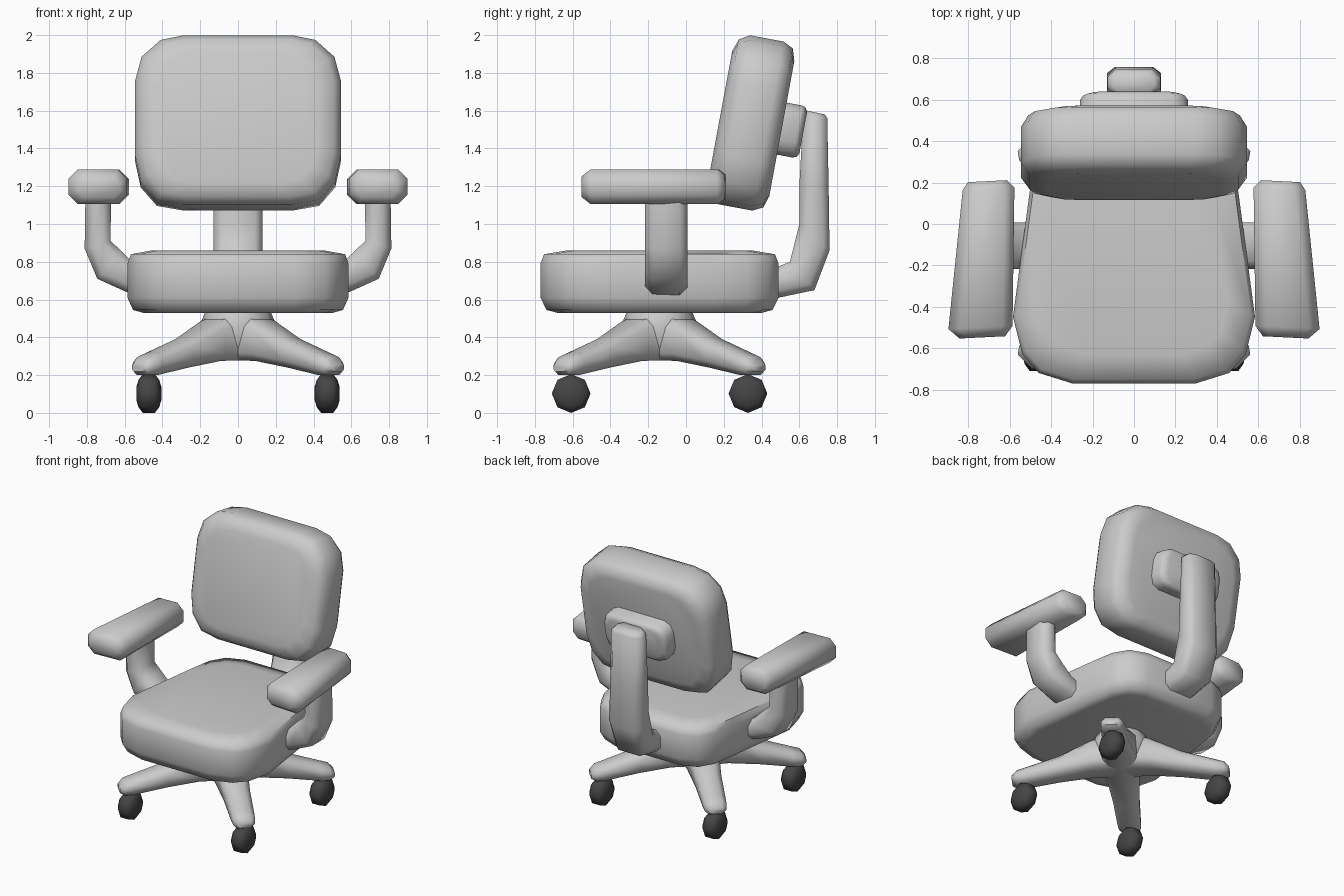
import bpy, bmesh, math
from mathutils import Vector, Matrix

if "Cube" in bpy.data.objects:
    bpy.data.objects.remove(bpy.data.objects["Cube"])

def loft(name, rings, mat=None):
    """Skin a list of equal-length point rings and cap both ends."""
    bm = bmesh.new()
    vs = [[bm.verts.new(p) for p in r] for r in rings]
    n = len(vs[0])
    for a, b in zip(vs, vs[1:]):
        for i in range(n):
            j = (i + 1) % n
            bm.faces.new((a[i], a[j], b[j], b[i]))
    bm.faces.new(vs[0])
    bm.faces.new(vs[-1])
    bmesh.ops.recalc_face_normals(bm, faces=bm.faces)
    me = bpy.data.meshes.new(name)
    bm.to_mesh(me)
    bm.free()
    ob = bpy.data.objects.new(name, me)
    bpy.context.collection.objects.link(ob)
    if mat:
        me.materials.append(mat)
    bpy.ops.object.select_all(action='DESELECT')
    ob.select_set(True)
    bpy.context.view_layer.objects.active = ob
    bpy.ops.object.shade_smooth_by_angle(angle=math.radians(60))
    return ob

def bar(name, wide, sections, ch=0.04):
    """Bar through sections (outer point, inner point, half width along wide), corners chamfered."""
    rings = []
    for a, b, hw in sections:
        a, b = Vector(a), Vector(b)
        c, up = (a + b) / 2, (a - b) / 2
        hh = up.length
        up = up / hh
        k = min(ch, hw * 0.6, hh * 0.6)
        pts = [(hw, hh - k), (hw - k, hh), (k - hw, hh), (-hw, hh - k),
               (-hw, k - hh), (k - hw, -hh), (hw - k, -hh), (hw, k - hh)]
        rings.append([c + wide * u + up * v for u, v in pts])
    return loft(name, rings)

def mirrored(half):
    return half + [(-x, y) for x, y in reversed(half)]

# Seat: tapered rounded outline stacked in height
plan = mirrored([(.30, -.77), (.46, -.72), (.54, -.63), (.585, -.45), (.505, .15),
                 (.475, .33), (.41, .44), (.28, .49)])
loft("seat", [[(x * s, (y + .14) * s - .14, z) for x, y in plan]
              for z, s in [(.53, .86), (.545, .95), (.61, 1), (.79, 1), (.84, .97), (.86, .78)]])

# Backrest and its mounting plate: outlines stacked along a tilted thickness axis
def tilted(name, half, layers, y, z):
    m = Matrix.Translation((0, y, z)) @ Matrix.Rotation(math.radians(-10.5), 4, 'X')
    out = mirrored(half)
    loft(name, [[m @ Vector((px * s, t, pz * s)) for px, pz in out] for t, s in layers])

tilted("backrest", [(.29, .455), (.41, .43), (.51, .34), (.545, .21), (.545, -.19),
                    (.515, -.33), (.43, -.43), (.29, -.455)],
       [(-.168, .78), (-.145, .93), (-.09, 1), (.09, 1), (.145, .94), (.165, .8)], .345, 1.535)
tilted("back_plate", [(.19, .14), (.24, .115), (.26, .06), (.26, -.06), (.24, -.115), (.19, -.14)],
       [(-.09, 1), (.04, 1), (.06, .95), (.072, .8)], .55, 1.497)

# Bent post carrying the backrest
bar("back_post", Vector((1, 0, 0)), [
    ((0, .30, .59), (0, .30, .74), .13), ((0, .49, .61), (0, .49, .775), .13),
    ((0, .68, .65), (0, .55, .80), .13), ((0, .76, .86), (0, .60, 1.0), .13),
    ((0, .755, 1.2), (0, .60, 1.2), .13), ((0, .748, 1.56), (0, .62, 1.57), .128),
    ((0, .735, 1.58), (0, .64, 1.60), .10)])

# Armrest pads and their bent supports
for side, s in (("left", -1), ("right", 1)):
    bar(side + "_armrest", Vector((1, -.05 * s, 0)), [
        ((x * s, y, 1.197 + h), (x * s, y, 1.197 - h), w) for x, y, h, w in
        [(.708, .207, .065, .095), (.703, .17, .092, .125),
         (.742, -.50, .092, .155), (.733, -.548, .055, .11)]], .05)
    bar(side + "_arm_support", Vector((0, 1, 0)), [
        ((a * s, -.105, az), (b * s, -.105, bz), .112) for a, az, b, bz in
        [(.48, .61, .46, .74), (.59, .64, .55, .79), (.745, .71, .62, .86),
         (.812, .87, .675, .91), (.808, 1.13, .672, 1.13)]])

# Hub under the seat
loft("base_hub", [[(r * math.cos(i * math.pi / 6), -.14 + r * math.sin(i * math.pi / 6), z)
                   for i in range(12)]
                  for z, r in [(.28, .13), (.34, .17), (.46, .205), (.53, .175), (.56, .16)]])

# Four spokes with a dark caster wheel under each tip
dark = bpy.data.materials.new("dark_rubber")
dark.diffuse_color = (.06, .06, .06, 1)
dark.use_nodes = True
dark.node_tree.nodes["Principled BSDF"].inputs["Base Color"].default_value = dark.diffuse_color
k = 0
for sx in (-1, 1):
    for sy in (-1, 1):
        k += 1
        d = Vector((sx, sy, 0)).normalized()
        o = Vector((0, -.14, 0))
        bar(f"spoke_{k}", Vector((-d.y, d.x, 0)), [
            (o + d * t + Vector((0, 0, hi)), o + d * t + Vector((0, 0, lo)), w) for t, hi, lo, w in
            [(.03, .53, .28, .13), (.2, .49, .275, .11), (.42, .39, .24, .09),
             (.65, .315, .20, .08), (.71, .295, .20, .075), (.745, .26, .22, .05)]])
        loft(f"wheel_{k}", [[(.472 * sx + x, -.14 + .468 * sy + r * math.cos(i * math.pi / 4),
                              .1025 + r * math.sin(i * math.pi / 4)) for i in range(8)]
                            for x, r in [(-.066, .035), (-.055, .072), (-.032, .1025),
                                         (.032, .1025), (.055, .072), (.066, .035)]], dark)
